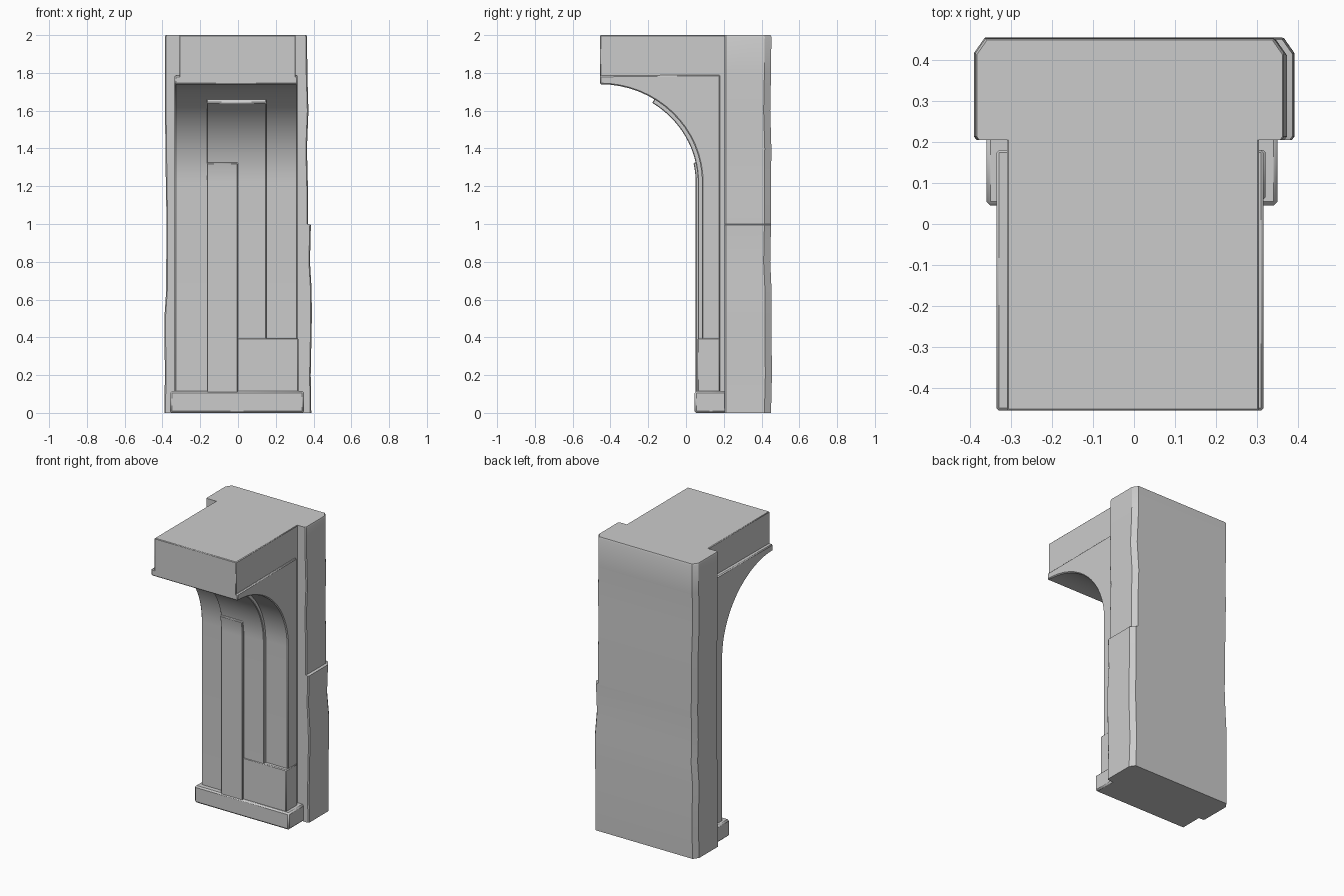
import bpy, bmesh
from math import sin, cos, asin, pi

cube = bpy.data.objects.get("Cube")
if cube:
    bpy.data.objects.remove(cube, do_unlink=True)

stone = bpy.data.materials.new("grey stone")
stone.use_nodes = True
COLOUR = (0.6, 0.6, 0.6, 1)
stone.diffuse_color = COLOUR
stone.node_tree.nodes["Principled BSDF"].inputs["Base Color"].default_value = COLOUR


def finish(name, bm, bevel=0.0):
    bmesh.ops.recalc_face_normals(bm, faces=bm.faces)
    mesh = bpy.data.meshes.new(name)
    bm.to_mesh(mesh)
    bm.free()
    mesh.materials.append(stone)
    ob = bpy.data.objects.new(name, mesh)
    bpy.context.collection.objects.link(ob)
    if bevel:
        mod = ob.modifiers.new("worn edges", "BEVEL")
        mod.width = bevel
        mod.segments = 1
        mod.angle_limit = pi / 4
    bpy.ops.object.select_all(action="DESELECT")
    ob.select_set(True)
    bpy.context.view_layer.objects.active = ob
    bpy.ops.object.shade_smooth_by_angle(angle=pi / 6)
    return ob


def loft(name, rings, bevel=0.0):
    """Join equal closed rings of points and cap both ends."""
    bm = bmesh.new()
    rows = [[bm.verts.new(p) for p in ring] for ring in rings]
    for a, b in zip(rows, rows[1:]):
        for i in range(len(a)):
            j = (i + 1) % len(a)
            bm.faces.new((a[i], a[j], b[j], b[i]))
    bm.faces.new(rows[0])
    bm.faces.new(rows[-1])
    return finish(name, bm, bevel)


def side_extrude(name, profile, x0, x1, bevel=0.0):
    return loft(name, [[(x, y, z) for y, z in profile] for x in (x0, x1)], bevel)


def box(name, x0, x1, y0, y1, z0, z1, bevel=0.0):
    return side_extrude(name, [(y0, z0), (y1, z0), (y1, z1), (y0, z1)], x0, x1, bevel)


# Concave support curve: vertical shaft flaring into the overhang
CY, CZ, RY, RZ = -0.455, 1.22, 0.54, 0.52
FOOT = 0.10


def curve(top_angle, offset=0.0, steps=16):
    pts = [(CY + RY + offset, FOOT)]
    for i in range(steps + 1):
        t = top_angle * i / steps
        pts.append((CY + (RY + offset) * cos(t), CZ + (RZ + offset) * sin(t)))
    return pts


def raised_panel(name, x0, x1, top_z, height):
    t = asin((top_z - CZ) / RZ)
    side_extrude(name, curve(t, -height) + curve(t, 0.02)[::-1], x0, x1, 0.004)


# Rear slab with worn, wavy sides; the right side steps out halfway up
def slab_ring(z, left, right, back, cut=0.035):
    f = 0.205
    return [(left + 0.006, f, z), (right - 0.006, f, z), (right, f + 0.008, z),
            (right, back - cut, z), (right - cut * 0.7, back, z),
            (left + cut * 0.7, back, z), (left, back - cut, z), (left, f + 0.008, z)]


loft("rear_slab", [slab_ring(*r) for r in (
    (0, -0.39, 0.388, 0.45), (0.2, -0.387, 0.385, 0.455),
    (0.5, -0.39, 0.391, 0.452), (0.65, -0.38, 0.39, 0.453),
    (0.8, -0.38, 0.381, 0.446), (0.995, -0.378, 0.386, 0.45),
    (1.0, -0.378, 0.37, 0.45), (1.2, -0.382, 0.37, 0.45),
    (1.4, -0.384, 0.365, 0.452), (1.6, -0.387, 0.373, 0.446),
    (1.8, -0.386, 0.367, 0.45), (1.99, -0.387, 0.366, 0.452),
    (2.0, -0.383, 0.362, 0.448))])

# Overhanging cap and the narrow core behind the support
box("top_cap", -0.31, 0.305, -0.455, 0.22, 1.775, 2.0, 0.004)
box("support_core", -0.31, 0.305, 0.15, 0.22, 0.05, 1.8)

# Curved support, its plinth and the corner block
support = curve(pi / 2) + [(CY, 1.785), (0.18, 1.79), (0.18, FOOT)]
side_extrude("curved_support", support, -0.335, 0.316, 0.006)
box("plinth", -0.36, 0.35, 0.045, 0.22, 0, 0.115, 0.01)
box("corner_block", -0.02, 0.32, 0.06, 0.18, FOOT, 0.395, 0.005)

# Layered raised panels on the front
raised_panel("centre_panel", -0.165, 0.15, 1.66, 0.022)
raised_panel("narrow_strip", -0.165, 0.0, 1.33, 0.034)
